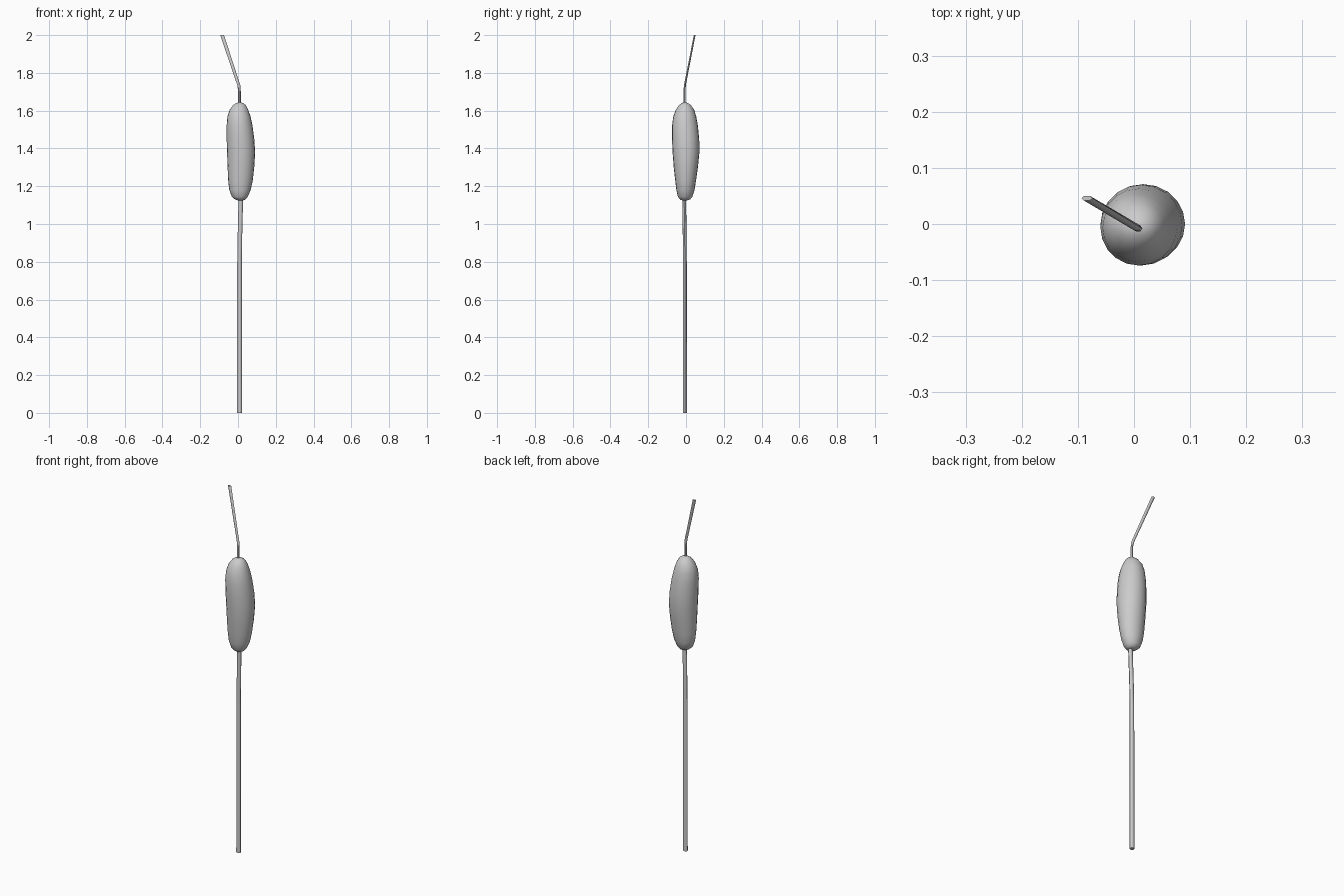
import bpy, bmesh, math


def loft(name, rings, sides):
    """Skin a tube through rings given as (z, x_min, x_max, y_min, y_max)."""
    bm = bmesh.new()
    loops = []
    for z, x0, x1, y0, y1 in rings:
        cx, cy, rx, ry = (x0 + x1) / 2, (y0 + y1) / 2, (x1 - x0) / 2, (y1 - y0) / 2
        loops.append([bm.verts.new((cx + rx * math.cos(a), cy + ry * math.sin(a), z))
                      for a in (2 * math.pi * i / sides for i in range(sides))])
    for low, high in zip(loops, loops[1:]):
        for i in range(sides):
            j = (i + 1) % sides
            bm.faces.new((low[i], low[j], high[j], high[i]))
    bm.faces.new(loops[0][::-1])
    bm.faces.new(loops[-1])
    mesh = bpy.data.meshes.new(name)
    bm.to_mesh(mesh)
    bm.free()
    ob = bpy.data.objects.new(name, mesh)
    bpy.context.collection.objects.link(ob)
    bpy.ops.object.select_all(action='DESELECT')
    ob.select_set(True)
    bpy.context.view_layer.objects.active = ob
    bpy.ops.object.shade_smooth_by_angle(angle=math.radians(50))
    return ob


def round_rings(path):
    """Turn (x, y, z, radius_x, radius_y) points into rings."""
    return [(z, x - rx, x + rx, y - ry, y + ry) for x, y, z, rx, ry in path]


# long stem, leaning slightly just below the head
loft("stem", round_rings([
    (0.008, -0.006, 0.0, 0.013, 0.011),
    (0.008, -0.006, 0.8, 0.012, 0.010),
    (0.010, -0.007, 0.93, 0.012, 0.010),
    (0.015, -0.010, 1.14, 0.012, 0.010)]), 8)

# plump seed head, bulging towards +x
loft("seed_head", [
    (1.125, 0.000, 0.028, -0.020, 0.005),
    (1.130, -0.016, 0.040, -0.032, 0.022),
    (1.145, -0.033, 0.052, -0.043, 0.034),
    (1.180, -0.046, 0.067, -0.051, 0.045),
    (1.230, -0.052, 0.078, -0.057, 0.053),
    (1.300, -0.055, 0.086, -0.065, 0.063),
    (1.380, -0.058, 0.091, -0.071, 0.071),
    (1.450, -0.060, 0.086, -0.074, 0.070),
    (1.520, -0.060, 0.077, -0.074, 0.063),
    (1.570, -0.056, 0.066, -0.067, 0.054),
    (1.605, -0.044, 0.054, -0.054, 0.043),
    (1.630, -0.025, 0.041, -0.037, 0.025),
    (1.640, -0.010, 0.027, -0.022, 0.010),
    (1.644, 0.003, 0.014, -0.012, 0.000)], 20)

# thin bent spike on top
loft("tip_spike", round_rings([
    (0.008, -0.008, 1.62, 0.007, 0.006),
    (0.008, -0.008, 1.70, 0.007, 0.006),
    (0.004, -0.006, 1.735, 0.008, 0.006),
    (-0.084, 0.046, 2.0, 0.010, 0.005)]), 6)
